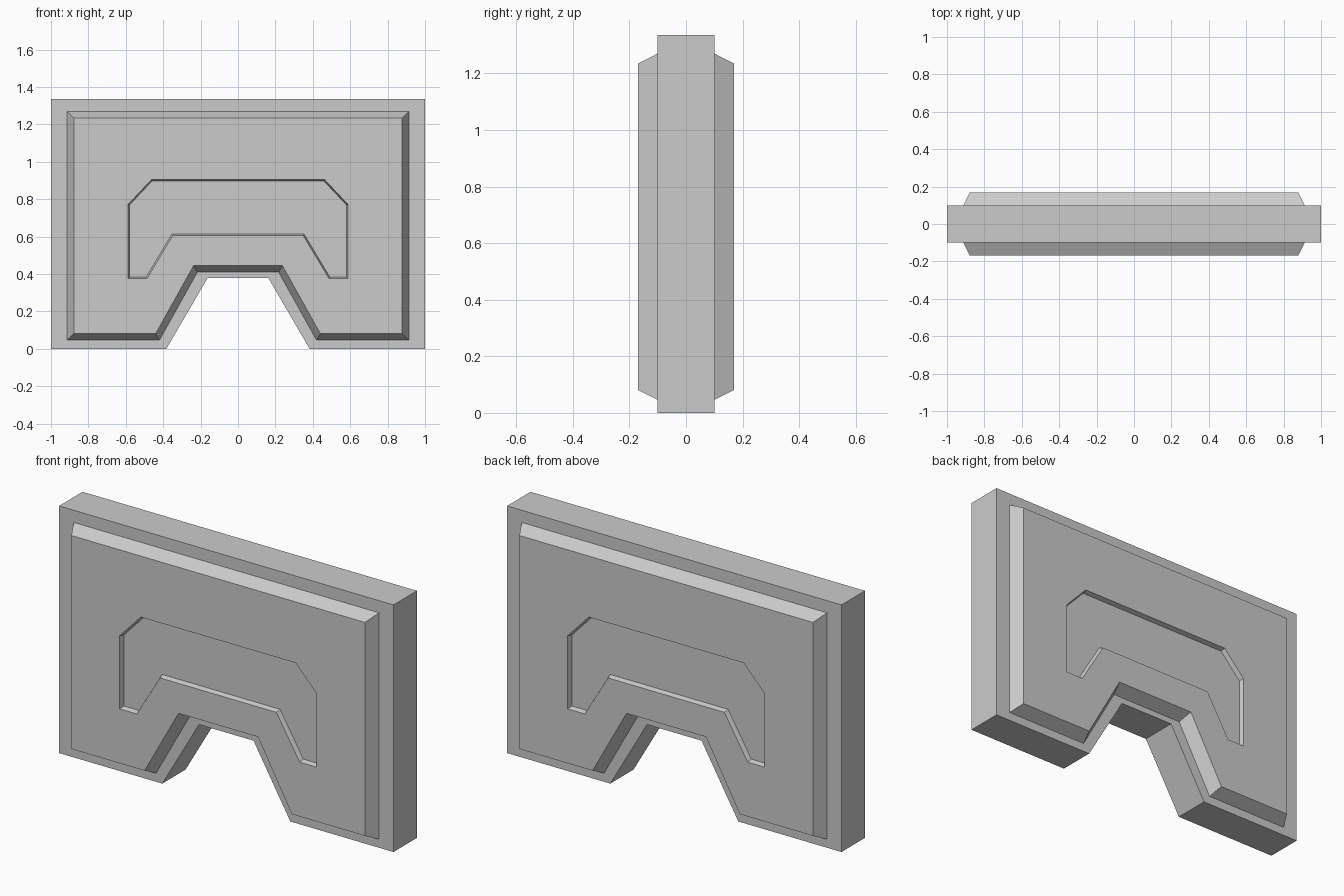
import bpy, bmesh
from math import pi
from mathutils import Vector

cube = bpy.data.objects.get("Cube")
if cube:
    bpy.data.objects.remove(cube, do_unlink=True)

SLAB_Y, PANEL_Y, RECESS = 0.10, 0.169, 0.025

grey = bpy.data.materials.new("plain_grey")
grey.use_nodes = True
colour = (0.6, 0.6, 0.6, 1)
grey.diffuse_color = colour
grey.node_tree.nodes["Principled BSDF"].inputs["Base Color"].default_value = colour

# Right halves of the outlines as (x, z), mirrored in x
slab_half = [(0.163, 0.378), (0.383, 0), (1, 0), (1, 1.336)]
panel_half = [(0.217, 0.41), (0.42, 0.046), (0.913, 0.046), (0.913, 1.27)]
recess_half = [(0.348, 0.607), (0.487, 0.375), (0.589, 0.375),
               (0.589, 0.771), (0.463, 0.905)]


def outline_face(bm, half, y):
    """Front-facing face from a half outline and its mirror image."""
    points = half + [(-x, z) for x, z in reversed(half)]
    return bm.faces.new([bm.verts.new((x, y, z)) for x, z in points])


def inset_and_push(bm, face, thickness, dy):
    """Inset a face evenly, then move it along y to make sloped walls."""
    bm.normal_update()
    bmesh.ops.inset_region(bm, faces=[face], thickness=thickness,
                           use_boundary=True, use_even_offset=True)
    bmesh.ops.translate(bm, verts=face.verts[:], vec=(0, dy, 0))


def make_object(name, bm):
    mesh = bpy.data.meshes.new(name)
    bm.to_mesh(mesh)
    bm.free()
    mesh.materials.append(grey)
    obj = bpy.data.objects.new(name, mesh)
    bpy.context.collection.objects.link(obj)
    return obj


# Notched slab
bm = bmesh.new()
front = outline_face(bm, slab_half, -SLAB_Y)
back = bmesh.ops.extrude_face_region(bm, geom=[front], use_keep_orig=True)["geom"]
bmesh.ops.translate(bm, verts=[v for v in back if isinstance(v, bmesh.types.BMVert)],
                    vec=(0, 2 * SLAB_Y, 0))
bmesh.ops.recalc_face_normals(bm, faces=bm.faces[:])
make_object("notched_slab", bm)

# Raised panel with sloped rim and an arched recess
bm = bmesh.new()
panel = outline_face(bm, panel_half, -SLAB_Y)
inset_and_push(bm, panel, 0.035, SLAB_Y - PANEL_Y)
rim = panel.edges[:]
bmesh.ops.delete(bm, geom=[panel], context="FACES_ONLY")
recess = outline_face(bm, recess_half, -PANEL_Y)
bmesh.ops.triangle_fill(bm, use_beauty=True, edges=rim + recess.edges[:],
                        normal=Vector((0, -1, 0)))
inset_and_push(bm, recess, 0.008, RECESS)
bmesh.ops.recalc_face_normals(bm, faces=bm.faces[:])
front_panel = make_object("front_panel", bm)

# Same panel turned round for the back
back_panel = front_panel.copy()
back_panel.data = front_panel.data.copy()
back_panel.name = "back_panel"
back_panel.rotation_euler.z = pi
bpy.context.collection.objects.link(back_panel)
